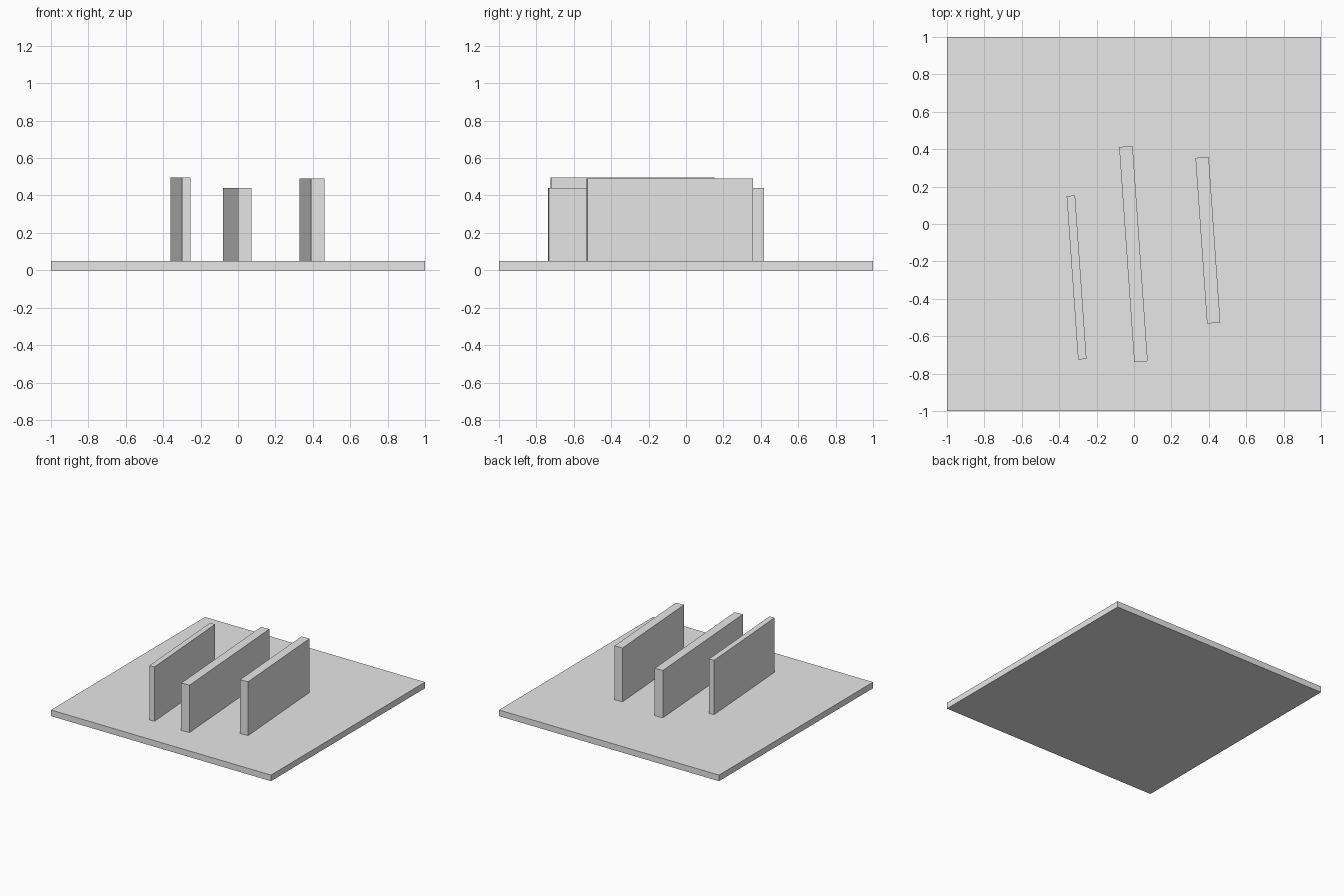
import bpy
from math import radians

cube = bpy.data.objects.get("Cube")
if cube:
    bpy.data.objects.remove(cube, do_unlink=True)

# One plain grey for everything
GREY = (0.8, 0.8, 0.8, 1.0)
grey = bpy.data.materials.new("light_grey")
grey.use_nodes = True
grey.diffuse_color = GREY
bsdf = next(n for n in grey.node_tree.nodes if n.type == 'BSDF_PRINCIPLED')
bsdf.inputs["Base Color"].default_value = GREY

BASE_TOP = 0.05


def box(name, center, size, bottom, top, turn=0.0):
    """Flat-sided block between two heights, turned about the vertical."""
    bpy.ops.mesh.primitive_cube_add(
        size=1, location=(*center, (bottom + top) / 2))
    obj = bpy.context.object
    obj.name = name
    obj.scale = (*size, top - bottom)
    bpy.ops.object.transform_apply(location=False, rotation=False, scale=True)
    obj.rotation_euler.z = radians(turn)
    obj.data.materials.append(grey)
    return obj


# Square base slab
box("base_slab", (0, 0), (2, 2), 0, BASE_TOP)

# Three slightly turned upright walls: name, centre, (thickness, length), top
walls = (
    ("right_wall", (-0.307, -0.286), (0.045, 0.876), 0.497),
    ("middle_wall", (-0.003, -0.161), (0.072, 1.153), 0.439),
    ("left_wall", (0.395, -0.087), (0.071, 0.888), 0.492),
)
for name, center, size, top in walls:
    box(name, center, size, BASE_TOP, top, turn=4)
